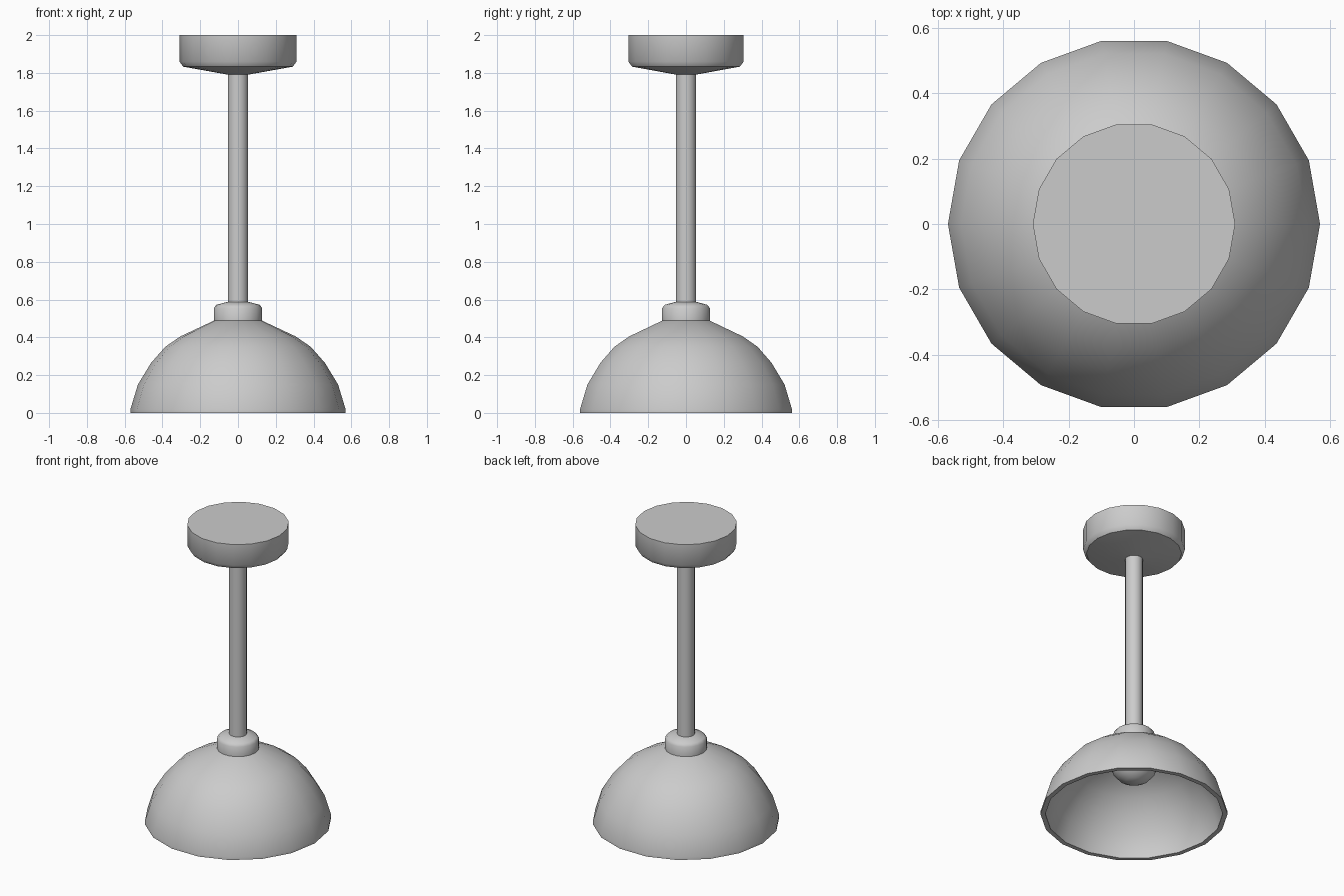
import bpy, bmesh, math

if "Cube" in bpy.data.objects:
    bpy.data.objects.remove(bpy.data.objects["Cube"])


def lathe(name, profile, sides=18, closed=False):
    """Revolve (radius, z) points around the z axis; radius 0 makes a pole."""
    bm = bmesh.new()
    rings = []
    for r, z in profile:
        if r == 0:
            rings.append([bm.verts.new((0, 0, z))] * sides)
        else:
            rings.append([bm.verts.new((r * math.cos(2 * math.pi * i / sides),
                                        r * math.sin(2 * math.pi * i / sides), z))
                          for i in range(sides)])
    pairs = list(zip(rings, rings[1:]))
    if closed:
        pairs.append((rings[-1], rings[0]))
    for a, b in pairs:
        for i in range(sides):
            j = (i + 1) % sides
            corners = list(dict.fromkeys((a[i], a[j], b[j], b[i])))
            if len(corners) > 2:
                bm.faces.new(corners)
    bmesh.ops.recalc_face_normals(bm, faces=bm.faces)
    mesh = bpy.data.meshes.new(name)
    bm.to_mesh(mesh)
    bm.free()
    obj = bpy.data.objects.new(name, mesh)
    bpy.context.collection.objects.link(obj)
    bpy.ops.object.select_all(action='DESELECT')
    obj.select_set(True)
    bpy.context.view_layer.objects.active = obj
    bpy.ops.object.shade_smooth_by_angle(angle=math.radians(40))
    return obj


# Ceiling mount with a shallow conical underside
lathe("ceiling_mount", [(0, 2.0), (0.31, 2.0), (0.31, 1.86), (0.29, 1.833),
                        (0.05, 1.79), (0, 1.79)])

# Hanging rod
lathe("rod", [(0, 1.81), (0.054, 1.81), (0.054, 0.57), (0, 0.57)])

# Collar joining rod and shade
lathe("collar", [(0, 0.59), (0.055, 0.588), (0.115, 0.572), (0.128, 0.555),
                 (0.128, 0.49), (0, 0.49)])

# Domed shade: outer wall up, inner wall back down
lathe("shade", [(0.57, 0.0), (0.57, 0.018), (0.53, 0.15), (0.46, 0.265),
                (0.385, 0.35), (0.305, 0.405), (0.12, 0.492), (0, 0.495),
                (0, 0.465), (0.115, 0.462), (0.29, 0.38), (0.365, 0.328),
                (0.435, 0.247), (0.503, 0.14), (0.54, 0.018), (0.54, 0.0)],
      closed=True)

# Round bulb tucked under the shade
bulb_r, bulb_z = 0.15, 0.37
arc = [(bulb_r * math.sin(math.radians(a)), bulb_z - bulb_r * math.cos(math.radians(a)))
       for a in range(20, 121, 20)]
lathe("bulb", [(0, bulb_z - bulb_r)] + arc + [(0.1, 0.475), (0, 0.475)])
